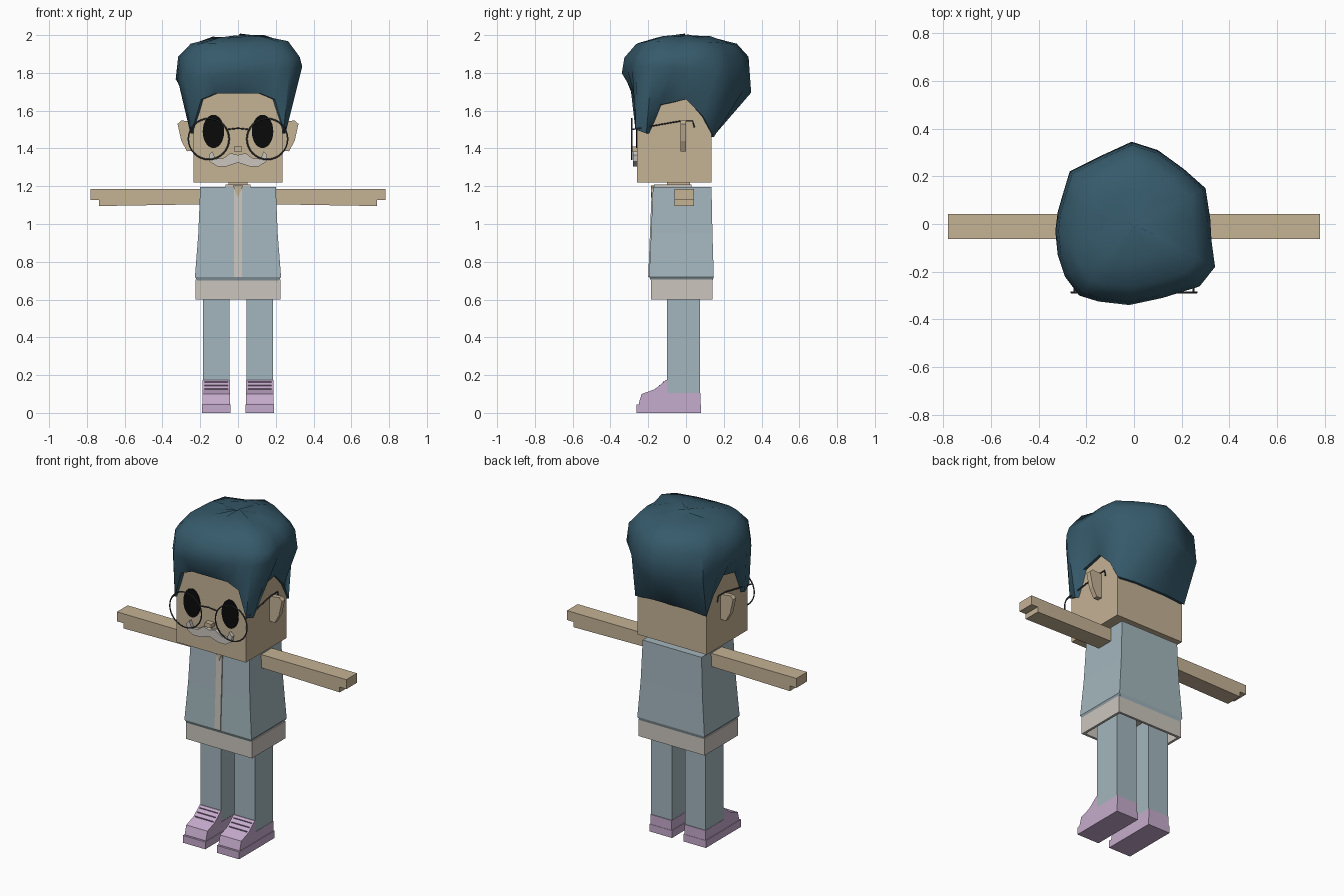
import bpy, bmesh, math, random
from mathutils import Vector

if "Cube" in bpy.data.objects:
    bpy.data.objects.remove(bpy.data.objects["Cube"], do_unlink=True)
random.seed(4)


def material(name, r, g, b):
    rgba = [((c / 255 + 0.055) / 1.055) ** 2.4 for c in (r, g, b)] + [1]
    mat = bpy.data.materials.new(name)
    mat.use_nodes = True
    mat.diffuse_color = rgba
    mat.node_tree.nodes["Principled BSDF"].inputs["Base Color"].default_value = rgba
    return mat


SKIN = material("skin", 197, 178, 149)
HAIR = material("teal hair", 54, 90, 107)
CLOTH = material("pale blue cloth", 163, 182, 189)
SHIRT = material("off white", 203, 198, 190)
SHOE = material("lavender", 198, 172, 205)
LACE = material("dark lavender", 130, 105, 138)
BLACK = material("eye black", 10, 10, 10)
WIRE = material("dark wire", 62, 66, 70)


def loft(name, rings, mat, smooth=False):
    """Bridge rings of points and cap both ends."""
    bm = bmesh.new()
    rows = [[bm.verts.new(p) for p in ring] for ring in rings]
    n = len(rows[0])
    for low, high in zip(rows, rows[1:]):
        for i in range(n):
            j = (i + 1) % n
            bm.faces.new((low[i], low[j], high[j], high[i]))
    bm.faces.new(rows[0][::-1])
    bm.faces.new(rows[-1])
    bmesh.ops.recalc_face_normals(bm, faces=bm.faces)
    mesh = bpy.data.meshes.new(name)
    bm.to_mesh(mesh)
    bm.free()
    obj = bpy.data.objects.new(name, mesh)
    bpy.context.collection.objects.link(obj)
    mesh.materials.append(mat)
    if smooth:
        bpy.ops.object.select_all(action="DESELECT")
        obj.select_set(True)
        bpy.context.view_layer.objects.active = obj
        bpy.ops.object.shade_smooth_by_angle(angle=math.radians(45))
    return obj


def rect(x0, x1, y0, y1, z):
    return [(x0, y0, z), (x1, y0, z), (x1, y1, z), (x0, y1, z)]


def box(name, x0, x1, y0, y1, z0, z1, mat):
    return loft(name, [rect(x0, x1, y0, y1, z) for z in (z0, z1)], mat)


def tower(name, rows, mat):
    """Stack of rectangles centred on x: half width, front, back, height."""
    return loft(name, [rect(-w, w, y0, y1, z) for w, y0, y1, z in rows], mat)


def plate(name, outline, y0, y1, mat):
    """Outline of (x, z) points extruded along y."""
    return loft(name, [[(x, y, z) for x, z in outline] for y in (y0, y1)], mat)


def wire(name, points, mat):
    curve = bpy.data.curves.new(name, "CURVE")
    curve.dimensions = "3D"
    curve.bevel_depth = 0.004
    curve.bevel_resolution = 1
    curve.use_fill_caps = True
    spline = curve.splines.new("POLY")
    spline.points.add(len(points) - 1)
    for point, co in zip(spline.points, points):
        point.co = (*co, 1)
    obj = bpy.data.objects.new(name, curve)
    bpy.context.collection.objects.link(obj)
    curve.materials.append(mat)


# Torso: jacket, hollow shirt hem, front opening and collar
tower("jacket", [(.215, -.185, .14, .7), (.228, -.195, .147, .72),
                 (.21, -.185, .14, .95), (.2, -.175, .135, 1.195)], CLOTH)
tower("shirt_hem", [(.21, -.17, .125, .68), (.21, -.17, .125, .6),
                    (.225, -.185, .14, .6), (.225, -.185, .14, .705)], SHIRT)
tower("shirt_opening", [(.02, -.2, -.17, .72), (.02, -.181, -.15, 1.195)], SHIRT)
plate("throat", [(-.028, 1.205), (0, 1.14), (.028, 1.205)], -.186, -.15, SKIN)
box("collar", -.065, .065, -.17, .03, 1.18, 1.21, SHIRT)
box("neck", -.05, .05, -.1, .02, 1.18, 1.23, SKIN)

# Head and nose
box("head", -.235, .235, -.26, .135, 1.22, 1.72, SKIN)
box("nose", -.022, .022, -.292, -.25, 1.385, 1.41, SKIN)

# Moustache with upturned tips
half = [(0, 1.365), (.04, 1.375), (.08, 1.347), (.12, 1.345), (.135, 1.385),
        (.155, 1.365), (.15, 1.33), (.11, 1.305), (.06, 1.305), (0, 1.325)]
plate("moustache", half + [(-x, z) for x, z in half[-2:0:-1]], -.28, -.255, SHIRT)

for side, s in (("left", 1), ("right", -1)):
    # Face parts
    turns = [math.tau * i / 28 for i in range(28)]
    plate(side + "_eye", [(s * .13 + .057 * math.cos(a), 1.49 + .088 * math.sin(a))
                          for a in turns], -.264, -.258, BLACK)
    ear = [(.22, 1.39), (.27, 1.385), (.3, 1.44), (.32, 1.53), (.3, 1.548), (.22, 1.54)]
    plate(side + "_ear", [(s * x, z) for x, z in ear], -.03, 0, SKIN)

    # Spectacles
    bpy.ops.mesh.primitive_torus_add(
        location=(s * .155, -.287, 1.45), rotation=(math.pi / 2, 0, 0),
        major_radius=.108, minor_radius=.004, major_segments=32, minor_segments=6)
    rim = bpy.context.object
    rim.name = side + "_lens_rim"
    rim.data.materials.append(WIRE)
    wire(side + "_temple", [(s * .25, -.287, 1.5), (s * .245, -.03, 1.545),
                            (s * .245, .035, 1.545), (s * .245, .045, 1.51)], WIRE)

    # Arm with stepped fingertips
    arm = [(.15, 1.185), (.78, 1.185), (.78, 1.127), (.735, 1.127), (.735, 1.095), (.15, 1.105)]
    plate(side + "_arm", [(s * x, z) for x, z in arm], -.062, .042, SKIN)

    # Leg and shoe
    inner, outer = sorted((s * .045, s * .185))
    box(side + "_leg", inner, outer, -.1, .074, .1, .69, CLOTH)
    upper = [(.078, .01), (-.25, .01), (-.25, .05), (-.235, .1), (-.165, .125),
             (-.105, .175), (-.098, .175), (-.098, .105), (.078, .105)]
    loft(side + "_shoe", [[(x, y, z) for y, z in upper]
                          for x in (inner - .002, outer + .002)], SHOE)
    box(side + "_sole", inner - .006, outer + .006, -.262, .08, 0, .045, SHOE)
    for i in range(3):
        y, z = -.165 + i * .022, .122 + i * .018
        box(f"{side}_lace_{i + 1}", inner + .008, outer - .008, y, y + .02, z, z + .007, LACE)

wire("bridge", [(-.06, -.287, 1.5), (0, -.287, 1.507), (.06, -.287, 1.5)], WIRE)

# Hair: rim with fringe, sideburns and ear arches, then a full swept crown
rim = [(0, -.275, 1.69), (.12, -.275, 1.69), (.195, -.275, 1.66), (.242, -.268, 1.5),
       (.252, -.21, 1.48), (.25, -.14, 1.63), (.25, 0, 1.66), (.25, .09, 1.57),
       (.242, .147, 1.46), (.12, .15, 1.47), (0, .15, 1.47)]
rim += [(-x, y, z) for x, y, z in rim[-2:0:-1]]
crown = [(-.02, -.34), (.12, -.31), (.2, -.285), (.275, -.262), (.34, -.18), (.325, -.07),
         (.32, .02), (.3, .15), (.21, .23), (.1, .31), (-.01, .345), (-.13, .29),
         (-.27, .22), (-.3, .12), (-.32, .05), (-.33, -.03), (-.32, -.13), (-.29, -.22),
         (-.23, -.3), (-.15, -.325)]
rings = [[(x * .88, y * .88, z) for x, y, z in rim], rim,
         [(x, y, 1.8 - .3 * max(0, y) + .1 * x) for x, y in crown]]
for scale, z in ((.96, 1.885), (.78, 1.955), (.42, 1.99), (.03, 1.995)):
    rings.append([(x * scale, y * scale, z + random.uniform(-.008, .008) + .02 * x)
                  for x, y in crown])
loft("hair", rings, HAIR, smooth=True)
